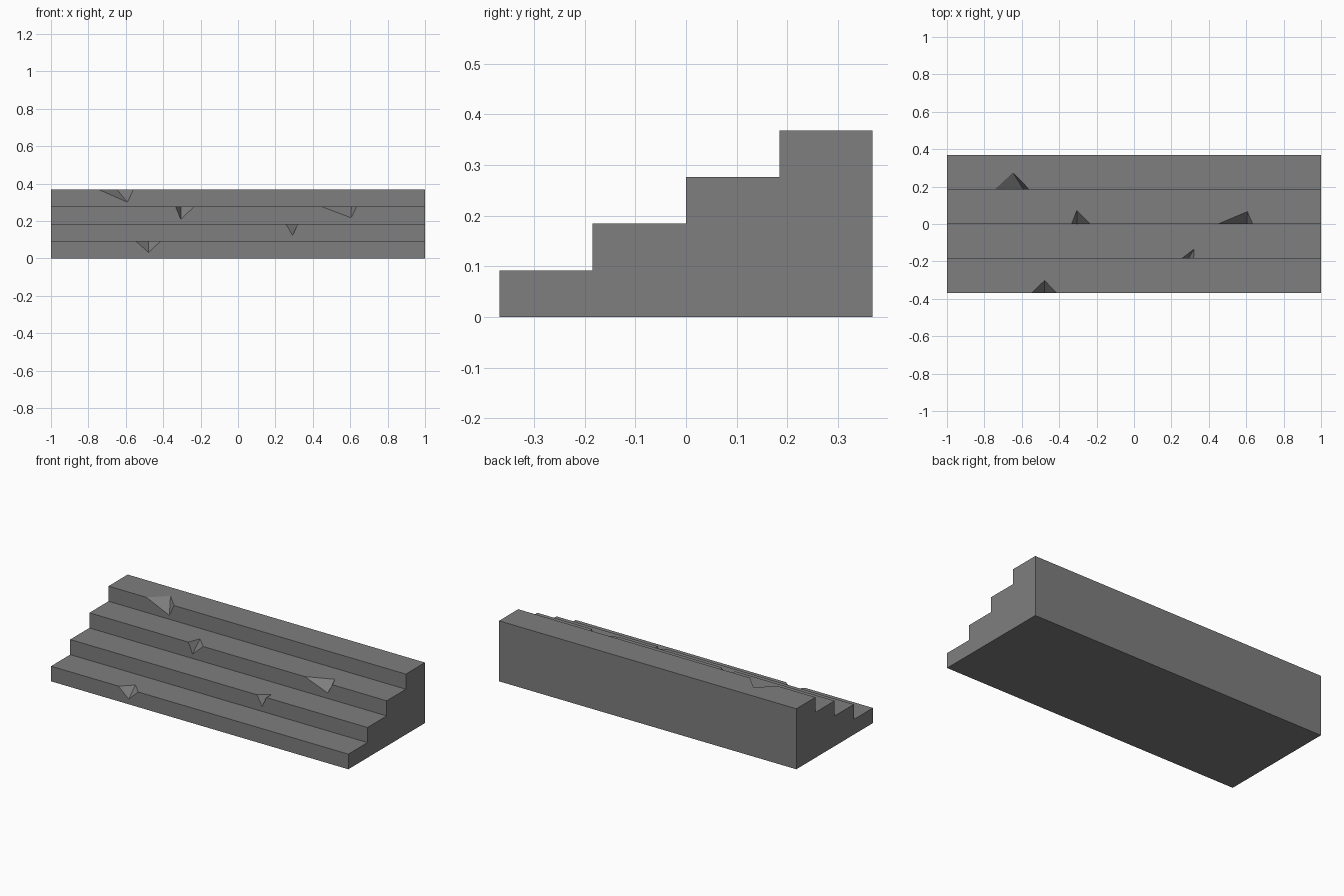
import bpy, bmesh

if "Cube" in bpy.data.objects:
    bpy.data.objects.remove(bpy.data.objects["Cube"])

STEPS = 4
HALF_X = 1.0
HALF_Y = 0.368
RUN = 2 * HALF_Y / STEPS
RISE = 0.368 / STEPS

# Chips per step: left x, right x, (x, z) of low point on riser, (x, y) of back point on tread
CHIPS = {
    0: [(-0.546, -0.414, (-0.478, 0.031), (-0.478, -0.302))],
    1: [(0.256, 0.319, (0.292, 0.122), (0.321, -0.134))],
    2: [(-0.334, -0.235, (-0.306, 0.209), (-0.306, 0.072)),
        (0.449, 0.635, (0.604, 0.217), (0.606, 0.066))],
    3: [(-0.745, -0.559, (-0.591, 0.300), (-0.647, 0.275))],
}

bm = bmesh.new()


def face(*points):
    return bm.faces.new([bm.verts.new(p) for p in points])


# Risers and treads, notched where a chip is missing from the nosing
profile = [(-HALF_Y, 0.0)]
for i in range(STEPS):
    y0, y1 = -HALF_Y + i * RUN, -HALF_Y + (i + 1) * RUN
    z0, z1 = i * RISE, (i + 1) * RISE
    profile += [(y0, z1), (y1, z1)]
    riser_edge, tread_edge = [], []
    for xl, xr, (bx, bz), (kx, ky) in CHIPS[i]:
        left, right = (xl, y0, z1), (xr, y0, z1)
        low, back = (bx, y0, bz), (kx, ky, z1)
        riser_edge += [left, low, right]
        tread_edge += [left, back, right]
        # the two broken facets of the chip
        face(left, low, back)
        face(low, right, back)
    face((-HALF_X, y0, z0), (HALF_X, y0, z0), (HALF_X, y0, z1),
         *reversed(riser_edge), (-HALF_X, y0, z1))
    face((-HALF_X, y0, z1), *tread_edge, (HALF_X, y0, z1),
         (HALF_X, y1, z1), (-HALF_X, y1, z1))
profile.append((HALF_Y, 0.0))

# Stepped ends, back and underside
top = STEPS * RISE
face(*[(-HALF_X, y, z) for y, z in profile])
face(*[(HALF_X, y, z) for y, z in reversed(profile)])
face((HALF_X, HALF_Y, 0), (-HALF_X, HALF_Y, 0), (-HALF_X, HALF_Y, top), (HALF_X, HALF_Y, top))
face((-HALF_X, HALF_Y, 0), (HALF_X, HALF_Y, 0), (HALF_X, -HALF_Y, 0), (-HALF_X, -HALF_Y, 0))

bmesh.ops.remove_doubles(bm, verts=bm.verts, dist=1e-5)
bmesh.ops.recalc_face_normals(bm, faces=bm.faces)

mesh = bpy.data.meshes.new("chipped_stairs")
bm.to_mesh(mesh)
bm.free()

# Grey stone
stone = bpy.data.materials.new("grey stone")
stone.diffuse_color = (0.21, 0.21, 0.21, 1)
stone.use_nodes = True
stone.node_tree.nodes["Principled BSDF"].inputs["Base Color"].default_value = stone.diffuse_color
mesh.materials.append(stone)

stairs = bpy.data.objects.new("chipped_stairs", mesh)
bpy.context.collection.objects.link(stairs)
